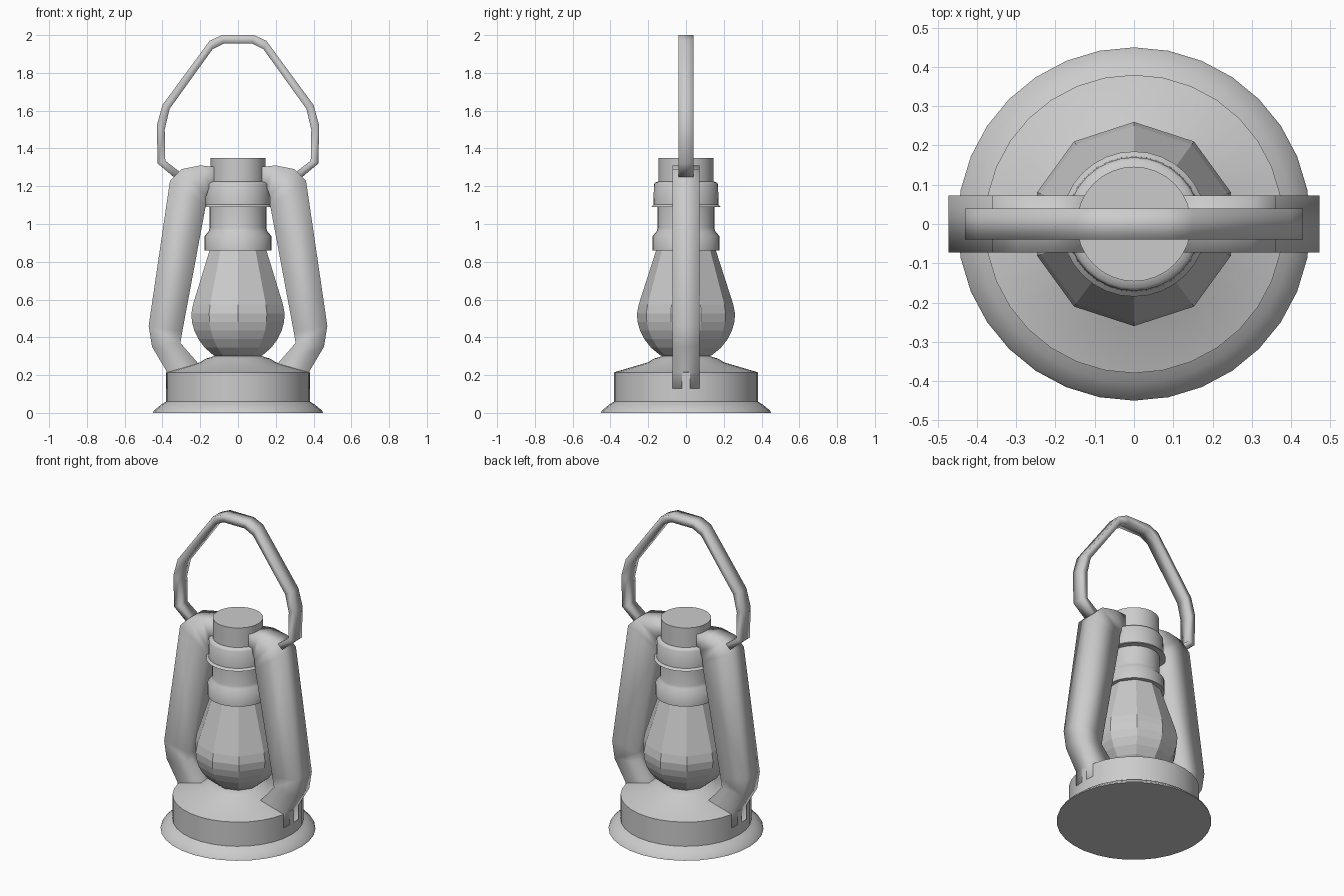
import bpy, bmesh, math

if "Cube" in bpy.data.objects:
    bpy.data.objects.remove(bpy.data.objects["Cube"])


def finish(name, bm, smooth):
    bmesh.ops.remove_doubles(bm, verts=bm.verts, dist=1e-5)
    bmesh.ops.recalc_face_normals(bm, faces=bm.faces)
    mesh = bpy.data.meshes.new(name)
    bm.to_mesh(mesh)
    bm.free()
    obj = bpy.data.objects.new(name, mesh)
    bpy.context.collection.objects.link(obj)
    if smooth is not None:
        bpy.ops.object.select_all(action='DESELECT')
        bpy.context.view_layer.objects.active = obj
        obj.select_set(True)
        if smooth >= 180:
            bpy.ops.object.shade_smooth()
        else:
            bpy.ops.object.shade_smooth_by_angle(angle=math.radians(smooth))
    return obj


def lathe(name, profile, sides, start=0.0, smooth=None):
    """Turn an (r, z) profile around z and cap both ends."""
    bm = bmesh.new()
    rings = []
    for r, z in profile:
        rings.append([bm.verts.new((r * math.cos(start + math.tau * i / sides),
                                    r * math.sin(start + math.tau * i / sides), z))
                      for i in range(sides)])
    for a, b in zip(rings, rings[1:]):
        for i in range(sides):
            j = (i + 1) % sides
            bm.faces.new((a[i], a[j], b[j], b[i]))
    bm.faces.new(rings[0][::-1])
    bm.faces.new(rings[-1])
    return finish(name, bm, smooth)


def bar(name, pairs, half, side=1):
    """Square bar from (outer x, outer z, inner x, inner z) sections."""
    bm = bmesh.new()
    rings = []
    for ox, oz, ix, iz in pairs:
        rings.append([bm.verts.new((side * x, y, z)) for x, y, z in
                      ((ox, -half, oz), (ox, half, oz), (ix, half, iz), (ix, -half, iz))])
    for a, b in zip(rings, rings[1:]):
        for i in range(4):
            j = (i + 1) % 4
            bm.faces.new((a[i], a[j], b[j], b[i]))
    bm.faces.new(rings[0])
    bm.faces.new(rings[-1][::-1])
    return finish(name, bm, 180)


# Fuel tank with flared foot and domed top
lathe("fuel_tank", [(0.45, 0), (0.445, 0.012), (0.405, 0.045), (0.38, 0.06),
                    (0.38, 0.215), (0.20, 0.268), (0.17, 0.287), (0.12, 0.303)],
      32, smooth=35)

# Faceted glass globe
lathe("glass_globe", [(0.10, 0.285), (0.14, 0.308), (0.185, 0.345), (0.22, 0.39),
                      (0.243, 0.435), (0.256, 0.48), (0.26, 0.525), (0.25, 0.575),
                      (0.155, 0.87)],
      10, start=math.pi / 2)

# Collar above the globe
lathe("globe_collar", [(0.177, 0.86), (0.177, 0.935), (0.155, 0.962),
                       (0.15, 0.98), (0.15, 1.10)], 32, smooth=40)

# Chimney hood and cap
lathe("chimney_hood", [(0.185, 1.09), (0.172, 1.103), (0.17, 1.21), (0.163, 1.22),
                       (0.146, 1.225), (0.146, 1.35)], 32, smooth=40)

# Air tubes on both sides
tube = [(0.378, 0.13, 0.20, 0.13), (0.378, 0.22, 0.20, 0.25),
        (0.455, 0.35, 0.305, 0.37), (0.473, 0.46, 0.295, 0.43),
        (0.36, 1.23, 0.17, 1.10), (0.30, 1.29, 0.168, 1.15),
        (0.20, 1.31, 0.15, 1.20), (0.10, 1.30, 0.10, 1.20)]
for label, s in (("right", 1), ("left", -1)):
    bar("air_tube_" + label, tube, 0.072, s)

# Carrying handle, mirrored across x
half = [(0.30, 1.215, 0.275, 1.25), (0.425, 1.32, 0.385, 1.335),
        (0.43, 1.52, 0.388, 1.50), (0.40, 1.63, 0.362, 1.61),
        (0.15, 1.97, 0.135, 1.925), (0.085, 2.0, 0.075, 1.955)]
bar("carrying_handle", half + [(-a, b, -c, d) for a, b, c, d in reversed(half)], 0.04)
